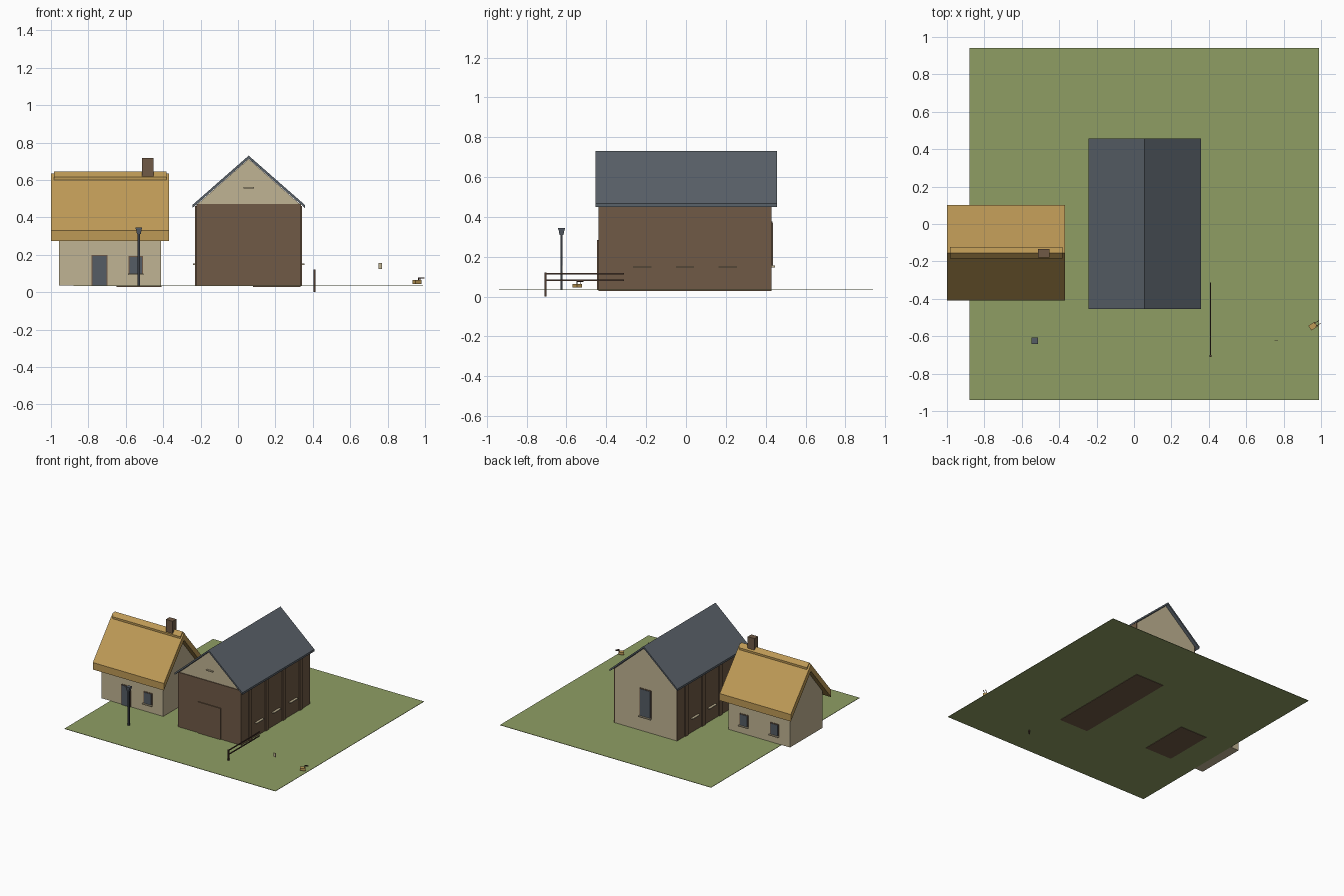
import bpy, bmesh, math
from mathutils import Matrix

cube = bpy.data.objects.get("Cube")
if cube:
    bpy.data.objects.remove(cube, do_unlink=True)


def material(name, hex_code):
    def lin(c):
        return c / 12.92 if c <= 0.04045 else ((c + 0.055) / 1.055) ** 2.4
    col = [lin(int(hex_code[i:i + 2], 16) / 255) for i in (0, 2, 4)] + [1]
    m = bpy.data.materials.new(name)
    m.use_nodes = True
    m.diffuse_color = col
    m.node_tree.nodes["Principled BSDF"].inputs["Base Color"].default_value = col
    return m


GRASS = material("grass green", "8F9E64")
THATCH = material("thatch gold", "BE9A56")
PLASTER = material("plaster beige", "C0B393")
WOOD = material("wood brown", "705A46")
SLATE = material("slate grey", "5A626A")
GLASS = material("window grey", "555C65")
FENCE = material("dark wood", "513C31")
IRON = material("dark iron", "383C44")


def finish(name, bm, mat):
    bmesh.ops.recalc_face_normals(bm, faces=bm.faces)
    me = bpy.data.meshes.new(name)
    bm.to_mesh(me)
    bm.free()
    me.materials.append(mat)
    ob = bpy.data.objects.new(name, me)
    bpy.context.collection.objects.link(ob)
    return ob


def box(name, mat, x, y, z):
    """Box from (min, max) pairs."""
    bm = bmesh.new()
    bmesh.ops.create_cube(bm, size=1)
    for v in bm.verts:
        v.co = [r[0] if c < 0 else r[1] for c, r in zip(v.co, (x, y, z))]
    return finish(name, bm, mat)


def prism(name, mat, axis, profile, a, b):
    """Extrude a (horizontal, z) profile along the x or y axis."""
    bm = bmesh.new()
    vs = [bm.verts.new((a, h, z) if axis == "x" else (h, a, z)) for h, z in profile]
    face = bm.faces.new(vs)
    new = bmesh.ops.extrude_face_region(bm, geom=[face])["geom"]
    step = (b - a, 0, 0) if axis == "x" else (0, b - a, 0)
    bmesh.ops.translate(bm, vec=step, verts=[g for g in new if isinstance(g, bmesh.types.BMVert)])
    return finish(name, bm, mat)


def gable(mid, half, low, eave, ridge):
    return [(mid - half, low), (mid + half, low), (mid + half, eave), (mid, ridge), (mid - half, eave)]


def chevron(mid, half, eave, ridge, thick):
    return [(mid - half, eave), (mid, ridge), (mid + half, eave),
            (mid + half, eave - thick), (mid, ridge - thick), (mid - half, eave - thick)]


def window(name, x, y, side, width, low, high):
    """Framed window on a wall facing side (-1 front, +1 back)."""
    def layer(d):
        return sorted((y, y + side * d))
    w = width / 2
    box(name + "_frame", WOOD, (x - w - .006, x + w + .006), layer(.004), (low, high + .006))
    box(name + "_pane", GLASS, (x - w, x + w), layer(.007), (low, high))
    box(name + "_sill", PLASTER, (x - w - .008, x + w + .008), layer(.018), (low - .008, low))


G = 0.035  # ground level

# Ground sheet and floors
box("ground", GRASS, (-.88, .99), (-.94, .94), (G - .003, G))
box("barn_floor", WOOD, (.08, .335), (-.44, .43), (G - .006, G))
box("cottage_floor", WOOD, (-.65, -.41), (-.355, .05), (G - .006, G))

# Barn: plastered core with timber cladding and a slate roof
MID = .057
prism("barn_walls", PLASTER, "y", gable(MID, .272, G, .472, .712), -.434, .43)
prism("barn_roof", SLATE, "y", chevron(MID, .3, .467, .73, .016), -.455, .457)
box("barn_front_cladding", WOOD, (-.222, .336), (-.44, -.434), (G, .472))
for side, label in ((-1, "right"), (1, "left")):
    inner, outer, edge, lip = (MID + side * d for d in (.272, .279, .286, .298))
    box(f"barn_{label}_cladding", WOOD, sorted((inner, outer)), (-.44, .43), (G, .47))
    for i in range(4):
        y = -.33 + i * .215
        box(f"barn_{label}_post_{i}", WOOD, sorted((outer, edge)), (y - .02, y + .02), (G, .462))
    for i in range(3):
        y = -.22 + i * .215
        box(f"barn_{label}_sill_{i}", PLASTER, sorted((outer, lip)), (y - .046, y + .046), (.145, .152))
box("barn_door", WOOD, (-.043, .158), (-.447, -.44), (G, .285))
box("barn_gable_sill", PLASTER, (.03, .085), (-.448, -.434), (.555, .561))
window("barn_back_window", MID, .43, 1, .09, .155, .37)

# Cottage: plaster walls, thick thatch with a ridge cap, chimney
RIDGE = -.154
prism("cottage_walls", PLASTER, "x", gable(RIDGE, .204, G, .333, .58), -.957, -.412)
prism("cottage_thatch", THATCH, "x", chevron(RIDGE, .256, .33, .635, .056), -1, -.37)
prism("thatch_ridge_cap", THATCH, "x", chevron(RIDGE, .03, .615, .645, .02), -.985, -.382)
box("chimney", WOOD, (-.513, -.453), (-.18, -.134), (.55, .718))
front, back = RIDGE - .204, RIDGE + .204
box("cottage_door_frame", WOOD, (-.782, -.698), (front - .004, front), (G, .198))
box("cottage_door", GLASS, (-.777, -.703), (front - .008, front), (G, .193))
window("cottage_front_window", -.547, front, -1, .065, .1, .187)
for i, x in enumerate((-.55, -.82)):
    window(f"cottage_back_window_{i}", x, back, 1, .065, .1, .187)

# Street lamp with a flared lantern
box("lamp_post", IRON, (-.536, -.524), (-.631, -.619), (G, .312))
bm = bmesh.new()
bmesh.ops.create_cone(bm, cap_ends=True, segments=4, radius1=.014, radius2=.022, depth=.03,
                      matrix=Matrix.Translation((-.53, -.625, .325)) @ Matrix.Rotation(math.pi / 4, 4, "Z"))
finish("lamp_lantern", bm, GLASS)
box("lamp_cap", GLASS, (-.547, -.513), (-.642, -.608), (.338, .345))

# Fence: a post with two rails
box("fence_post", FENCE, (.405, .414), (-.71, -.701), (0, .122))
for i, z in enumerate((.083, .115)):
    box(f"fence_rail_{i}", FENCE, (.407, .413), (-.705, -.312), (z - .004, z + .004))

# Small hanging sign plate
box("sign_plate", PLASTER, (.751, .77), (-.622, -.619), (.125, .157))

# Handcart: tilted tray with two thin handles
turn = Matrix.Translation((.957, -.546, 0)) @ Matrix.Rotation(math.radians(32), 4, "Z")
cart = [box("cart_tray", THATCH, (-.02, .02), (-.015, .015), (.045, .064))]
for i, y in enumerate((-.009, .009)):
    cart.append(box(f"cart_handle_{i}", FENCE, (.012, .042), (y - .0015, y + .0015), (.074, .078)))
    cart.append(box(f"cart_bracket_{i}", FENCE, (.012, .016), (y - .0015, y + .0015), (.062, .078)))
for ob in cart:
    ob.data.transform(turn)
